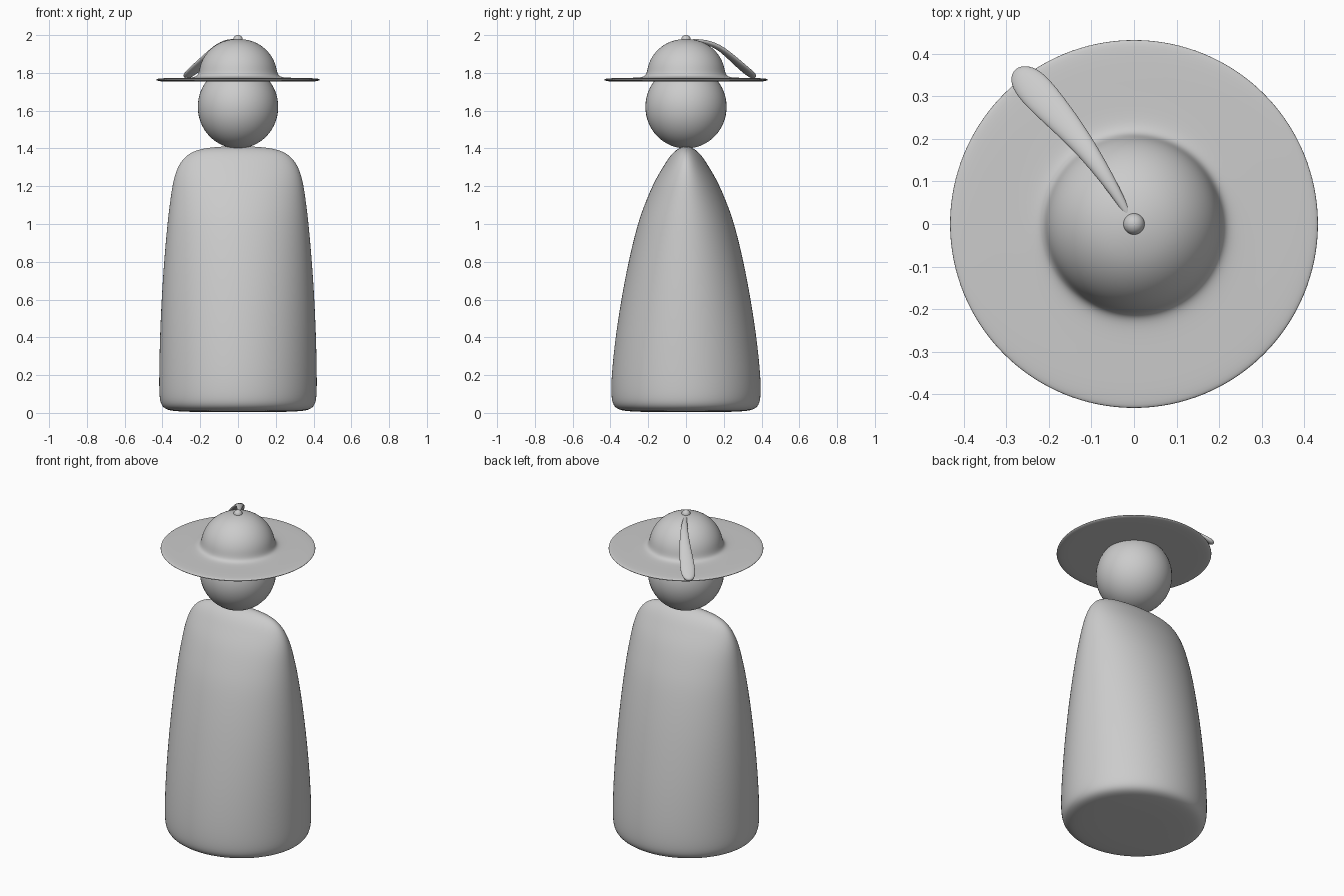
import bpy, bmesh
from math import sin, cos, pi
from mathutils import Vector

if "Cube" in bpy.data.objects:
    bpy.data.objects.remove(bpy.data.objects["Cube"])


def finish(name, bm, subsurf=0):
    bmesh.ops.recalc_face_normals(bm, faces=bm.faces)
    for f in bm.faces:
        f.smooth = True
    mesh = bpy.data.meshes.new(name)
    bm.to_mesh(mesh)
    bm.free()
    ob = bpy.data.objects.new(name, mesh)
    bpy.context.collection.objects.link(ob)
    if subsurf:
        mod = ob.modifiers.new("Smooth", 'SUBSURF')
        mod.levels = mod.render_levels = subsurf
    return ob


def loft(name, rings, closed=(True, True), subsurf=2):
    """Skin elliptical rings: (centre, axis_a, axis_b), both axes scaled to the radii."""
    n = 32
    bm = bmesh.new()
    loops = [[bm.verts.new(Vector(c) + Vector(a) * cos(2 * pi * i / n) + Vector(b) * sin(2 * pi * i / n))
              for i in range(n)] for c, a, b in rings]
    for lo, hi in zip(loops, loops[1:]):
        for i in range(n):
            j = (i + 1) % n
            bm.faces.new((lo[i], lo[j], hi[j], hi[i]))
    for loop, (c, _, _), cap in ((loops[0], rings[0], closed[0]), (loops[-1], rings[-1], closed[1])):
        if cap:
            mid = bm.verts.new(c)
            for i in range(n):
                bm.faces.new((loop[i], loop[(i + 1) % n], mid))
    return finish(name, bm, subsurf)


def flat_rings(profile):
    return [((0, 0, z), (rx, 0, 0), (0, ry, 0)) for z, rx, ry in profile]


def ball(name, centre, radii):
    bm = bmesh.new()
    bmesh.ops.create_uvsphere(bm, u_segments=48, v_segments=32, radius=1)
    bmesh.ops.scale(bm, vec=radii, verts=bm.verts)
    bmesh.ops.translate(bm, vec=centre, verts=bm.verts)
    return finish(name, bm)


# Cloaked body: round at the hem, pinched to a ridge at the shoulders (z, x radius, y radius)
loft("body", flat_rings([
    (0.004, 0.20, 0.19), (0.008, 0.33, 0.31), (0.016, 0.382, 0.36), (0.04, 0.41, 0.389),
    (0.09, 0.420, 0.399), (0.2, 0.420, 0.397), (0.4, 0.416, 0.376), (0.6, 0.407, 0.345),
    (0.8, 0.394, 0.307), (1.0, 0.376, 0.258), (1.1, 0.364, 0.222), (1.2, 0.350, 0.180),
    (1.26, 0.336, 0.148), (1.31, 0.316, 0.117), (1.35, 0.288, 0.092), (1.38, 0.248, 0.067),
    (1.398, 0.195, 0.043), (1.408, 0.12, 0.022), (1.411, 0.05, 0.008)]))

# Head
ball("head", (0, 0, 1.62), (0.213, 0.215, 0.22))

# Hat: brim underside, thin edge, flare into the domed crown
loft("hat", flat_rings([(z, r, r) for z, r in [
    (1.754, 0.14), (1.754, 0.25), (1.753, 0.36), (1.755, 0.425), (1.764, 0.440), (1.771, 0.428),
    (1.773, 0.36), (1.774, 0.27), (1.777, 0.232), (1.788, 0.214), (1.81, 0.207), (1.84, 0.201),
    (1.875, 0.187), (1.91, 0.163), (1.94, 0.131), (1.963, 0.092), (1.975, 0.05), (1.979, 0.02)]]),
    closed=(False, True))

# Knob on the crown
ball("knob", (0, 0, 1.976), (0.025, 0.025, 0.025))

# Feather: teardrop sweeping back over the crown (distance, height, sideways bow, half width)
along, side = Vector((-0.605, 0.796, 0)), Vector((0.796, 0.605, 0))
spine = [(0.01, 1.972, 0.0, 0.006), (0.06, 1.972, 0.008, 0.011), (0.12, 1.965, 0.014, 0.017),
         (0.20, 1.940, 0.018, 0.024), (0.27, 1.897, 0.016, 0.032), (0.34, 1.850, 0.010, 0.039),
         (0.39, 1.817, 0.006, 0.042), (0.425, 1.795, 0.003, 0.038), (0.447, 1.782, 0.001, 0.026),
         (0.456, 1.777, 0.0, 0.010)]
points = [along * s + side * bow + Vector((0, 0, z)) for s, z, bow, w in spine]
rings = []
for i, (s, z, bow, w) in enumerate(spine):
    tangent = (points[min(i + 1, len(points) - 1)] - points[max(i - 1, 0)]).normalized()
    normal = tangent.cross(side).normalized()
    rings.append((points[i], side * w, normal * min(0.014, w * 0.7)))
loft("feather", rings, subsurf=1)
